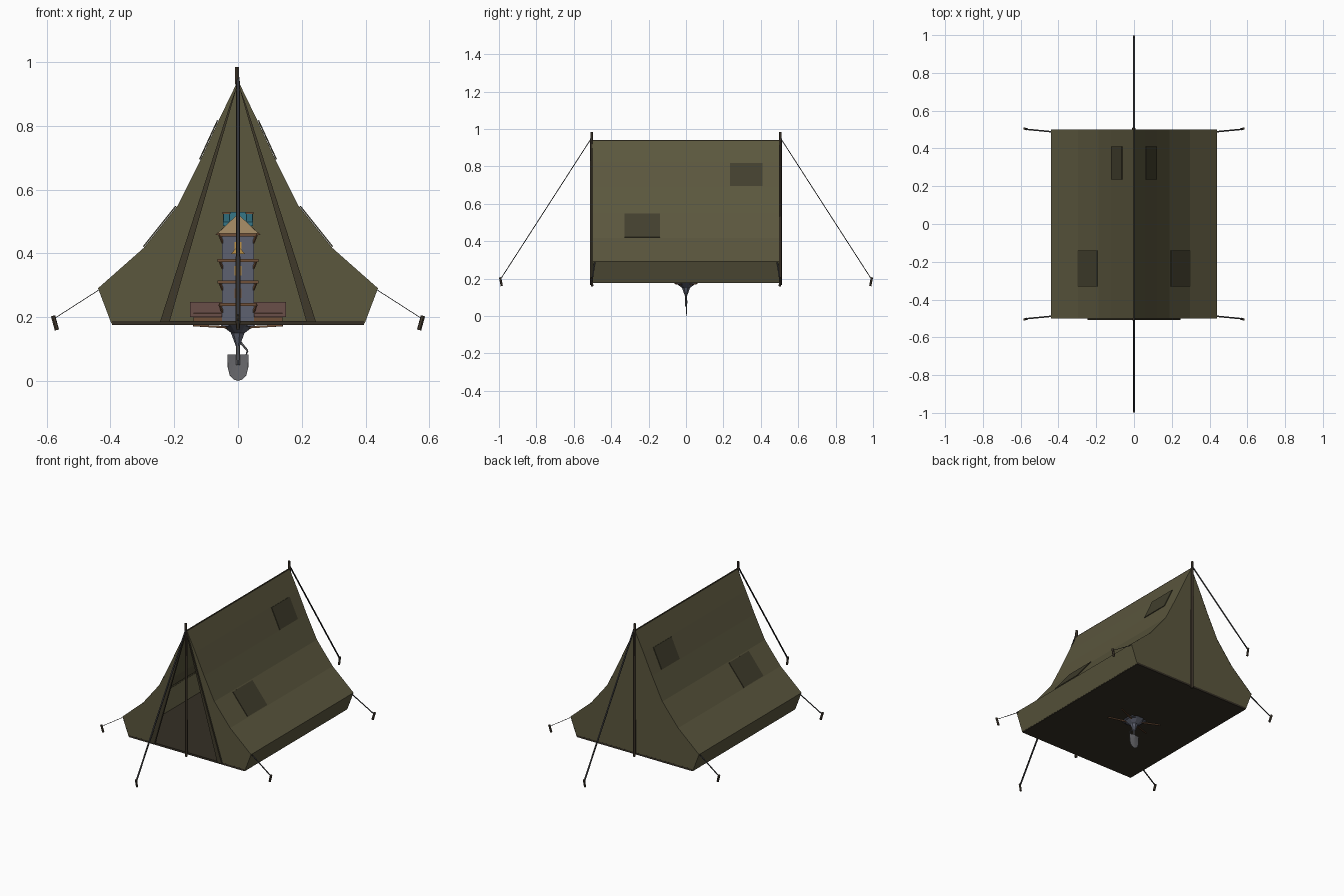
import bpy, math
from mathutils import Vector

if "Cube" in bpy.data.objects:
    bpy.data.objects.remove(bpy.data.objects["Cube"])


def mat(name, r, g, b):
    m = bpy.data.materials.new(name)
    m.diffuse_color = (r, g, b, 1)
    m.use_nodes = True
    m.node_tree.nodes["Principled BSDF"].inputs["Base Color"].default_value = m.diffuse_color
    return m


CANVAS = mat("canvas", .105, .095, .048)
PATCH = mat("patch", .055, .05, .027)
HEM = mat("hem", .05, .042, .024)
FLOOR = mat("groundsheet", .035, .028, .018)
POLE = mat("pole_wood", .06, .045, .03)
ROPE = mat("rope", .03, .03, .033)
STONE = mat("stone", .11, .12, .16)
TIMBER = mat("timber", .16, .08, .04)
TILE = mat("roof_tile", .13, .07, .06)
TAN = mat("tan_roof", .4, .28, .14)
TEAL = mat("teal", .03, .15, .2)
GOLD = mat("gold", .5, .28, .06)
STEEL = mat("steel", .14, .14, .15)


def mesh(name, verts, faces, m, thick=0):
    me = bpy.data.meshes.new(name)
    me.from_pydata([tuple(v) for v in verts], [], faces)
    me.materials.append(m)
    o = bpy.data.objects.new(name, me)
    bpy.context.collection.objects.link(o)
    if thick:
        s = o.modifiers.new("thickness", 'SOLIDIFY')
        s.thickness, s.offset = thick, 0
    return o


def tube(name, a, b, r1, r2, m, sides=6, sx=1.0, sy=1.0):
    """Tapered prism from a to b; sx, sy scale the section."""
    a, b = Vector(a), Vector(b)
    d = (b - a).normalized()
    u = d.cross(Vector((0, 0, 1)))
    u = u.normalized() if u.length > 1e-3 else Vector((1, 0, 0))
    v = d.cross(u)
    ring = []
    for c, r in ((a, r1), (b, r2)):
        for i in range(sides):
            t = 2 * math.pi * (i + .5) / sides
            ring.append(c + u * math.cos(t) * r * sx + v * math.sin(t) * r * sy)
    f = [(i, (i + 1) % sides, sides + (i + 1) % sides, sides + i) for i in range(sides)]
    f += [tuple(reversed(range(sides))), tuple(range(sides, 2 * sides))]
    return mesh(name, ring, f, m)


def box(name, c, s, m):
    x, y, z = c
    k = math.sqrt(.5)
    return tube(name, (x, y, z - s[2] / 2), (x, y, z + s[2] / 2), k, k, m, 4, s[0], s[1])


def gable(name, c, w, d, h, m, along='y'):
    """Ridge roof with its base centred at c."""
    x, y, z = c
    if along == 'y':
        v = [(x + a * w / 2, y + e * d / 2, z + b) for e in (-1, 1) for a, b in ((-1, 0), (1, 0), (0, h))]
    else:
        v = [(x + e * w / 2, y - a * d / 2, z + b) for e in (-1, 1) for a, b in ((-1, 0), (1, 0), (0, h))]
    return mesh(name, v, [(0, 1, 2), (5, 4, 3), (0, 3, 4, 1), (1, 4, 5, 2), (2, 5, 3, 0)], m)


# Canopy: sagging half profile, mirrored and swept along y
prof = [(0, .94), (.057, .82), (.117, .69), (.187, .55), (.295, .415), (.437, .29), (.395, .18)]
full = [(-x, z) for x, z in reversed(prof[1:])] + prof
n = len(full)
mesh("canopy", [(x, y, z) for y in (-.5, .5) for x, z in full],
     [(i, i + 1, n + i + 1, n + i) for i in range(n - 1)], CANVAS, .004)
mesh("back_wall", [(x, .498, z) for x, z in full], [tuple(reversed(range(n)))], CANVAS, .003)

# Groundsheet with its raised rim
box("groundsheet", (0, 0, .182), (.79, 1.0, .012), FLOOR)
tube("ridge_seam", (0, -.5, .937), (0, .5, .937), .005, .005, HEM, 4)

for s in (-1, 1):
    # Front wall halves leaving a triangular doorway, and its hems
    half = [(s * x, -.498, z) for x, z in prof] + [(s * .22, -.498, .18)]
    mesh("front_wall", half, [tuple(range(len(half)))], CANVAS, .003)
    mesh("door_hem", [(0, -.503, .935), (s * .027, -.503, .86), (s * .245, -.503, .184), (s * .215, -.503, .184)],
         [(0, 1, 2, 3)], HEM, .012)
    # Patches lie on two canopy facets
    for i, y0, y1 in ((1, .235, .41), (3, -.33, -.14)):
        (xa, za), (xb, zb) = prof[i], prof[i + 1]
        nx, nz = za - zb, xb - xa
        k = .005 / math.hypot(nx, nz)
        lerp = lambda t: (s * (xa + (xb - xa) * t + nx * k), za + (zb - za) * t + nz * k)
        p, q = lerp(.04), lerp(.98)
        mesh("patch", [(p[0], y0, p[1]), (p[0], y1, p[1]), (q[0], y1, q[1]), (q[0], y0, q[1])],
             [(0, 1, 2, 3)], PATCH, .004)
    # Poles, end guy ropes and their stakes
    tube("pole", (0, s * .505, .165), (0, s * .505, .94), .008, .007, POLE)
    tube("pole_tip", (-.003, s * .505, .93), (-.003, s * .503, .984), .008, .007, POLE)
    tube("pole_sleeve", (0, s * .503, .18), (0, s * .503, .39), .009, .009, POLE)
    tube("end_guy_rope", (0, s * .505, .952), (0, s * .996, .19), .005, .005, ROPE, 4, 1.2, .6)
    tube("end_stake", (0, s * .985, .16), (0, s * .994, .207), .006, .006, POLE)
    # Side guys at the four corners
    for e in (-1, 1):
        tube("side_guy_rope", (s * .432, e * .488, .288), (s * .577, e * .502, .195), .005, .005, ROPE, 4, 1.1, .25)
        tube("side_stake", (s * .568, e * .502, .16), (s * .58, e * .505, .204), .007, .007, POLE)

# Small stone tower standing inside
box("tower_wall", (0, 0, .32), (.1, .09, .3), STONE)
for z, w in ((.24, .12), (.31, .128), (.378, .128), (.458, .12)):
    box("tower_ledge", (0, 0, z), (w, w * .9, .01), TIMBER)
    for s in (-1, 1):
        for e in (-1, 1):
            tube("ledge_brace", (s * .048, e * .042, z - .025), (s * .058, e * .052, z), .004, .004, TIMBER, 4)
for s in (-1, 1):
    for z in (.275, .345, .42):
        box("tower_window", (0, s * .045, z), (.022, .006, .03), GOLD if z > .3 else TIMBER)
gable("tower_roof", (0, 0, .462), .13, .12, .062, TAN)
gable("roof_trim", (0, 0, .458), .142, .01, .064, TIMBER)
gable("cross_roof", (0, 0, .485), .095, .07, .045, TEAL, 'x')
for s in (-1, 1):
    box("roof_turret", (s * .036, 0, .507), (.018, .05, .036), TEAL)
    box("turret_cap", (s * .036, 0, .527), (.026, .058, .006), TIMBER)
    gable("dormer", (0, s * .05, .398), .045, .02, .025, GOLD)
    # Side halls flanking the tower foot
    box("side_hall", (s * .095, 0, .195), (.09, .09, .035), TIMBER)
    gable("side_hall_roof", (s * .1, 0, .2), .1, .12, .048, TILE, 'x')
    for e in (-1, 1):
        tube("under_beam", (s * .03, e * .02, .168), (s * .14, e * .06, .174), .005, .004, TIMBER, 4)

# Stone root and shovel hanging below
tube("stone_root", (0, 0, .15), (0, 0, .176), .022, .06, STONE, 8)
tube("stone_neck", (0, 0, .11), (0, 0, .155), .007, .024, STONE, 7)
tube("shovel_shaft", (0, 0, .05), (0, 0, .16), .006, .007, STEEL, 8)
tube("root_twist", (.004, 0, .125), (.03, 0, .095), .004, .003, STEEL, 5)
tube("root_tip", (.03, 0, .095), (.026, 0, .083), .003, .002, STEEL, 5)
out = [(.033, .083), (.032, .042), (.026, .018), (.014, .005)]
out = out + [(0, 0)] + [(-x, z) for x, z in reversed(out)]
mesh("shovel_blade", [(x, .002 - .05 * abs(x), z) for x, z in out] + [(0, .006, .083)],
     [(i, i + 1, len(out)) for i in range(len(out) - 1)], STEEL, .003)
